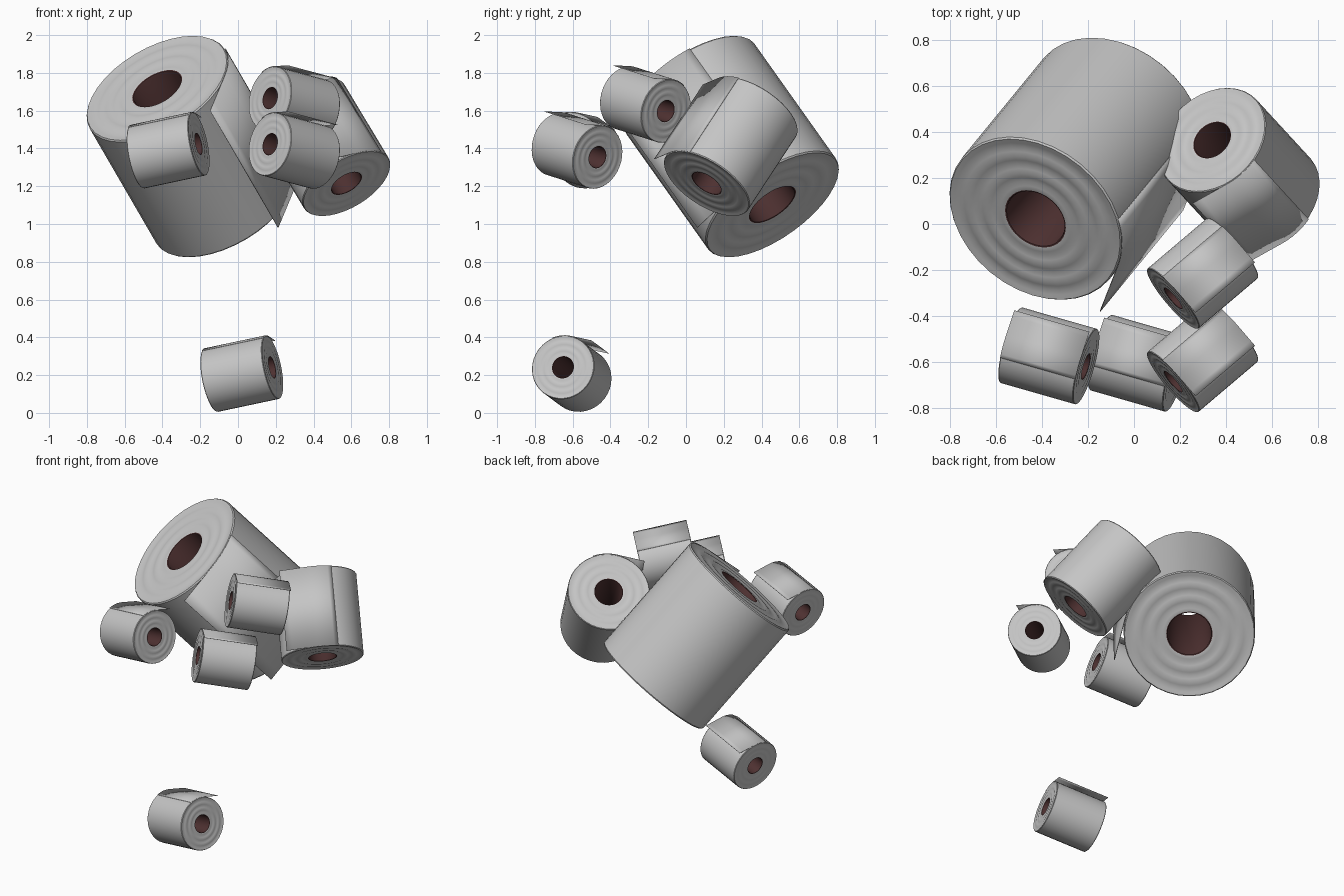
import bpy, bmesh, math
from mathutils import Matrix, Vector

cube = bpy.data.objects.get("Cube")
if cube:
    bpy.data.objects.remove(cube)


def material(name, colour, rough=0.9):
    m = bpy.data.materials.new(name)
    m.use_nodes = True
    m.diffuse_color = (*colour, 1)
    bsdf = m.node_tree.nodes["Principled BSDF"]
    bsdf.inputs["Base Color"].default_value = (*colour, 1)
    bsdf.inputs["Roughness"].default_value = rough
    return m


paper = material("soft white paper", (0.56, 0.56, 0.56))
card = material("dark brown cardboard", (0.075, 0.03, 0.03))

RADIUS, HALF, CORE, BORE = 0.415, 0.42, 0.146, 0.137
FLAP_REACH = 0.504
SIDES = 36


# Lathed roll: wavy paper ends, outer wall and cardboard tube
def roll_mesh():
    ripples = [(CORE + (RADIUS - 0.006 - CORE) * i / 12,
                HALF - 0.004 + 0.004 * math.cos(i * math.pi / 2)) for i in range(13)]
    top = [(BORE, HALF - 0.012), (BORE + 0.003, HALF - 0.006), (CORE, HALF - 0.004)]
    top += ripples[1:] + [(RADIUS, HALF - 0.008)]
    loop = top + [(r, -z) for r, z in reversed(top)]
    bm = bmesh.new()
    verts = [bm.verts.new((r, 0, z)) for r, z in loop]
    edges = [bm.edges.new((verts[i], verts[(i + 1) % len(verts)])) for i in range(len(verts))]
    bmesh.ops.spin(bm, geom=verts + edges, cent=(0, 0, 0), axis=(0, 0, 1),
                   angle=math.tau, steps=SIDES, use_merge=True)
    bmesh.ops.remove_doubles(bm, verts=bm.verts, dist=0.0005)
    bmesh.ops.recalc_face_normals(bm, faces=bm.faces)
    for f in bm.faces:
        f.smooth = True
        f.material_index = int(max(v.co.xy.length for v in f.verts) < CORE + 0.002)
    for e in bm.edges:
        if e.is_manifold and e.calc_face_angle() > math.radians(30):
            e.smooth = False
    me = bpy.data.meshes.new("paper_roll")
    bm.to_mesh(me)
    bm.free()
    me.materials.append(paper)
    me.materials.append(card)
    return me


# Loose sheet: hugs the wall, then leaves it along the tangent
def flap_mesh():
    r = RADIUS + 0.003
    leave = -math.acos(r / FLAP_REACH)
    path = [(r * math.cos(a), r * math.sin(a))
            for a in (leave - 0.6 * (1 - i / 6) for i in range(7))]
    start = Vector(path[-1])
    path += [tuple(start.lerp(Vector((FLAP_REACH, 0)), i / 4)) for i in range(1, 5)]
    bm = bmesh.new()
    rows = [[bm.verts.new((x, y, z)) for z in (-HALF, HALF)] for x, y in path]
    for a, b in zip(rows, rows[1:]):
        bm.faces.new((a[0], b[0], b[1], a[1])).smooth = True
    me = bpy.data.meshes.new("loose_sheet")
    bm.to_mesh(me)
    bm.free()
    me.materials.append(paper)
    return me


roll, flap = roll_mesh(), flap_mesh()


# Place a roll by its centre, its axis and the direction of the sheet's free edge
def place(name, centre, axis, edge, size):
    z = Vector(axis).normalized()
    x = Vector(edge)
    x = (x - z * x.dot(z)).normalized()
    y = z.cross(x)
    turn = Matrix((x, y, z)).transposed().to_4x4()
    frame = Matrix.Translation(centre) @ turn @ Matrix.Scale(size, 4)
    for part, mesh in (("roll", roll), ("loose_sheet", flap)):
        ob = bpy.data.objects.new(f"{name}_{part}", mesh)
        bpy.context.collection.objects.link(ob)
        ob.matrix_world = frame
        if part == "loose_sheet":
            mod = ob.modifiers.new("thickness", "SOLIDIFY")
            mod.thickness = 0.004
            mod.offset = 0


SMALL, MEDIUM = 0.412, 0.628
sideways = ((-0.943, 0.27, -0.2), (0.013, 0.15, 0.14))
inward = ((0.743, 0.63, -0.2), (0.096, -0.06, 0.168))

place("large", (-0.25, 0.24, 1.41), (0.428, 0.523, -0.737), (0.283, -0.40, -0.12), 1)
place("medium", (0.457, 0.237, 1.41), (0.45, -0.489, -0.747), (-0.083, -0.275, 0.13), MEDIUM)
place("lowest", (0.02, -0.605, 0.207), *sideways, SMALL)
place("front_right", (-0.37, -0.573, 1.39), *sideways, SMALL)
place("front_left", (0.298, -0.577, 1.388), *inward, SMALL)
place("upper_left", (0.298, -0.215, 1.632), *inward, SMALL)
